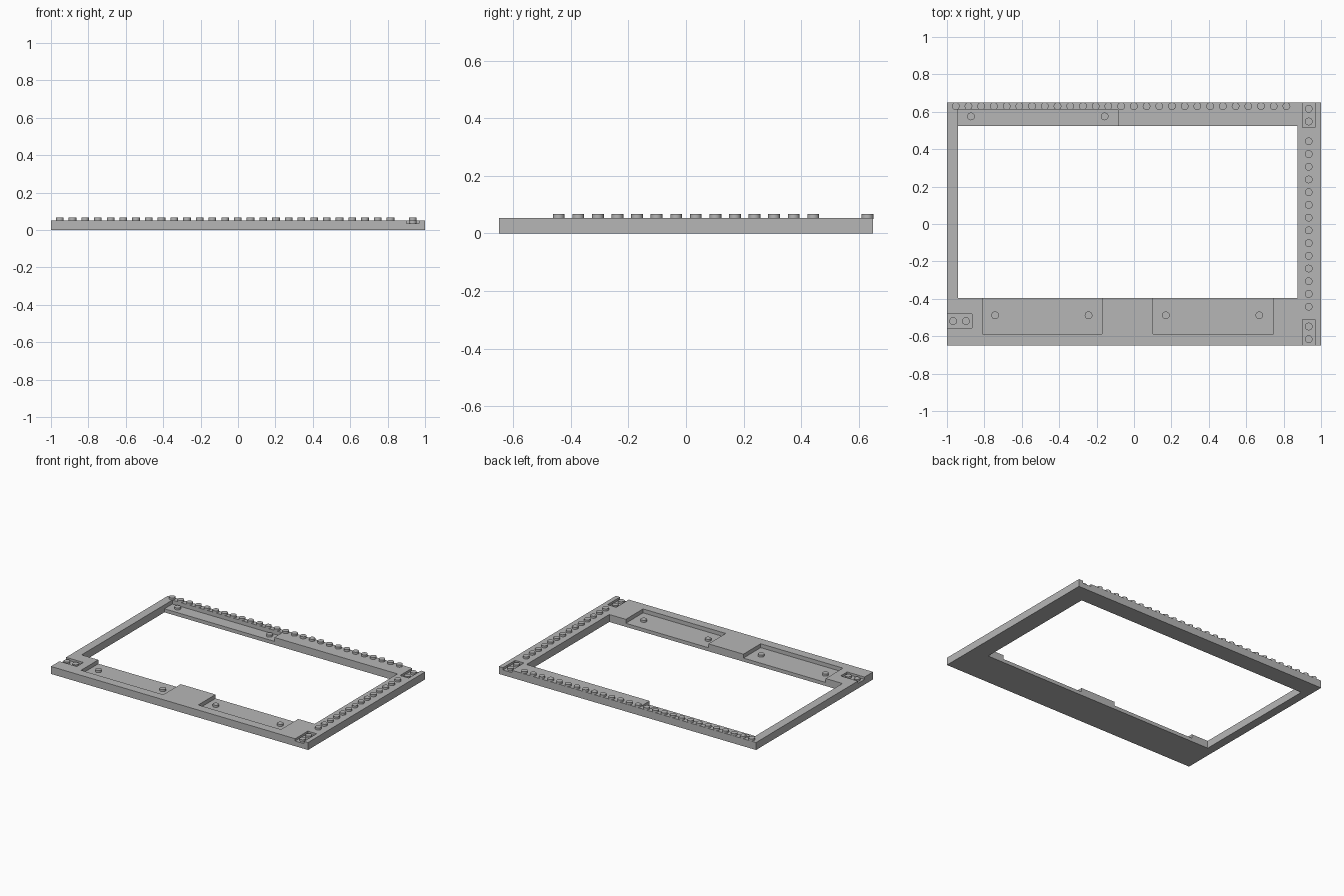
import bpy
import bmesh
from math import radians
from mathutils import Matrix, Vector

cube = bpy.data.objects.get("Cube")
if cube:
    bpy.data.objects.remove(cube, do_unlink=True)

TOP = 0.0525           # height of the frame
PITCH = 0.068          # distance between studs
STUD_R, STUD_H = 0.0205, 0.0145
DEEP, SHALLOW = 0.025, 0.036   # floor heights of the recesses

grey = bpy.data.materials.new("light grey")
grey.use_nodes = True
colour = (0.47, 0.47, 0.47, 1)
grey.diffuse_color = colour
grey.node_tree.nodes["Principled BSDF"].inputs["Base Color"].default_value = colour


def finish(name, bm):
    mesh = bpy.data.meshes.new(name)
    bm.to_mesh(mesh)
    bm.free()
    mesh.materials.append(grey)
    obj = bpy.data.objects.new(name, mesh)
    bpy.context.collection.objects.link(obj)
    return obj


def box(name, x, y, z):
    bm = bmesh.new()
    size = Vector((x[1] - x[0], y[1] - y[0], z[1] - z[0]))
    centre = Vector((sum(x), sum(y), sum(z))) / 2
    bmesh.ops.create_cube(bm, size=1, matrix=Matrix.Translation(centre) @ Matrix.Diagonal(size).to_4x4())
    return finish(name, bm)


def cut(target, x, y, floor):
    cutter = box("cutter", x, y, (floor, TOP + 0.1))
    cutter.hide_render = True
    mod = target.modifiers.new("cut", "BOOLEAN")
    mod.operation = "DIFFERENCE"
    mod.solver = "EXACT"
    mod.object = cutter
    bpy.ops.object.select_all(action="DESELECT")
    bpy.context.view_layer.objects.active = target
    target.select_set(True)
    bpy.ops.object.modifier_apply(modifier=mod.name)
    bpy.data.objects.remove(cutter, do_unlink=True)


def studs(name, points, floor):
    bm = bmesh.new()
    sink = 0.002
    for x, y in points:
        place = Matrix.Translation((x, y, floor + (STUD_H - sink) / 2))
        bmesh.ops.create_cone(bm, cap_ends=True, segments=24, radius1=STUD_R, radius2=STUD_R,
                              depth=STUD_H + sink, matrix=place)
    obj = finish(name, bm)
    bpy.ops.object.select_all(action="DESELECT")
    bpy.context.view_layer.objects.active = obj
    obj.select_set(True)
    bpy.ops.object.shade_smooth_by_angle(angle=radians(35))


# Frame with its off-centre opening
frame = box("frame", (-1, 1), (-0.65, 0.65), (0, TOP))
cut(frame, (-0.94, 0.873), (-0.395, 0.525), -0.1)

# Deep ledges that run into the opening
cut(frame, (-0.81, -0.17), (-0.587, -0.3), DEEP)
cut(frame, (0.102, 0.745), (-0.587, -0.3), DEEP)
cut(frame, (-0.94, -0.085), (0.4, 0.613), DEEP)

# Shallow two-stud recesses open at the outer edges
cut(frame, (0.9, 0.968), (-0.8, -0.51), SHALLOW)
cut(frame, (0.9, 0.968), (0.515, 0.8), SHALLOW)
cut(frame, (-1.1, -0.865), (-0.555, -0.482), SHALLOW)

# Rows of studs on the rails
studs("back_rail_studs", [(-0.953 + i * PITCH, 0.63) for i in range(27)], TOP)
studs("left_rail_studs", [(0.934, (i - 6.5) * PITCH) for i in range(14)], TOP)

# Studs in the recesses
studs("front_ledge_studs", [(x, -0.488) for x in (-0.743, -0.243, 0.17, 0.67)], DEEP)
studs("back_ledge_studs", [(x, 0.575) for x in (-0.872, -0.157)], DEEP)
studs("corner_studs", [(0.934, s * y) for s in (-1, 1) for y in (0.548, 0.616)], SHALLOW)
studs("side_studs", [(x, -0.519) for x in (-0.967, -0.899)], SHALLOW)
